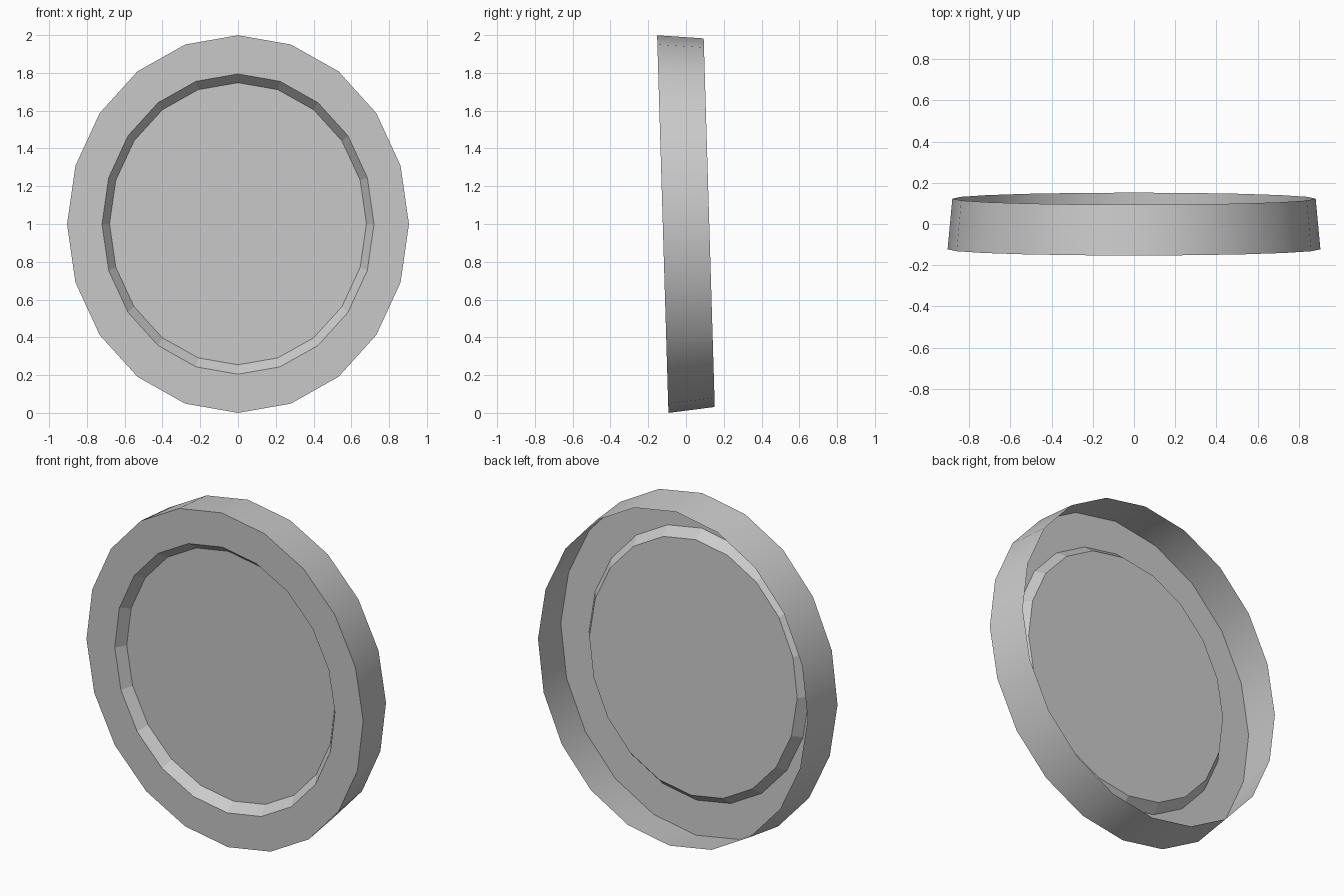
import bpy, bmesh
from math import sin, cos, pi
from mathutils import Matrix

if "Cube" in bpy.data.objects:
    bpy.data.objects.remove(bpy.data.objects["Cube"])

SIDES = 20
TILT = 0.03

# Rings from the open back edge, round the front rim, into the sunken panel:
# (depth y, x radius, z radius)
rings = [(0.123, 0.882, 0.976),
         (-0.123, 0.905, 1.0),
         (-0.123, 0.72, 0.795),
         (-0.068, 0.68, 0.747)]

bm = bmesh.new()
loops = [[bm.verts.new((rx * sin(2 * pi * i / SIDES), y, rz * cos(2 * pi * i / SIDES)))
          for i in range(SIDES)] for y, rx, rz in rings]

# Walls and rim, hollow and open at the back
for band, (a, b) in enumerate(zip(loops, loops[1:])):
    for i in range(SIDES):
        j = (i + 1) % SIDES
        f = bm.faces.new((a[i], a[j], b[j], b[i]))
        f.smooth = band == 0
# Sunken panel
bm.faces.new(loops[-1])
bmesh.ops.recalc_face_normals(bm, faces=bm.faces[:])
bm.normal_update()
if bm.faces[:][-1].normal.y > 0:
    bmesh.ops.reverse_faces(bm, faces=bm.faces[:])

# Sharp borders between wall, rim and panel
for e in bm.edges:
    if len(e.link_faces) == 2 and e.calc_face_angle() > 0.6:
        e.smooth = False

# Lean the disc slightly and stand it on the ground
bmesh.ops.transform(bm, matrix=Matrix.Rotation(TILT, 4, 'X'), verts=bm.verts[:])
low = min(v.co.z for v in bm.verts)
bmesh.ops.translate(bm, vec=(0, 0, -low), verts=bm.verts[:])

mesh = bpy.data.meshes.new("oval_dish")
bm.to_mesh(mesh)
bm.free()
bpy.context.collection.objects.link(bpy.data.objects.new("oval_dish", mesh))
